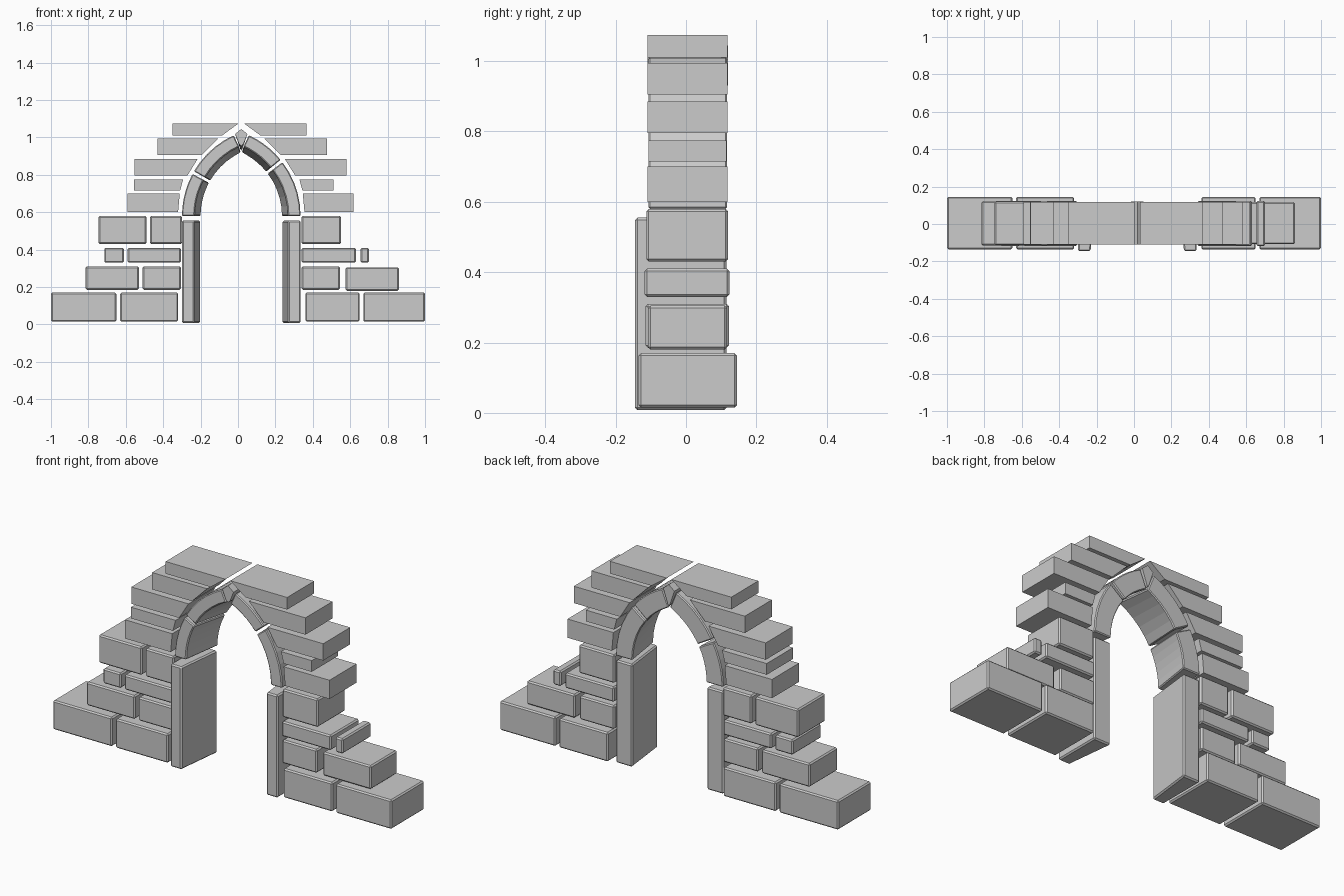
import bpy, bmesh, math

if "Cube" in bpy.data.objects:
    bpy.data.objects.remove(bpy.data.objects["Cube"])

AXIS = 0.0175          # centre line of the arch opening
SPRING = 0.58          # height where the arch starts
OFFSET = 0.158         # arc centres lie this far past the centre line
R_OUT, R_FRONT, R_BACK = 0.475, 0.408, 0.375


def loft(name, front, back, y0, y1, bevel=0.0):
    """Solid between a front outline and a back outline, both (x, z) lists."""
    bm = bmesh.new()
    f = [bm.verts.new((x, y0, z)) for x, z in front]
    b = [bm.verts.new((x, y1, z)) for x, z in back]
    n = len(f)
    bm.faces.new(f)
    bm.faces.new(b[::-1])
    for i in range(n):
        j = (i + 1) % n
        bm.faces.new((f[i], b[i], b[j], f[j]))
    bmesh.ops.recalc_face_normals(bm, faces=bm.faces)
    me = bpy.data.meshes.new(name)
    bm.to_mesh(me)
    bm.free()
    ob = bpy.data.objects.new(name, me)
    bpy.context.collection.objects.link(ob)
    if bevel:
        m = ob.modifiers.new("worn_edges", 'BEVEL')
        m.width = bevel
        m.segments = 1
        m.limit_method = 'ANGLE'
        m.angle_limit = math.radians(40)
    return ob


def rect(x0, x1, z0, z1):
    return [(x0, z0), (x1, z0), (x1, z1), (x0, z1)]


# Lower wall courses: z0, z1, y0, y1, x spans
courses = [
    (0.015, 0.17, -0.135, 0.145, [(-1.0, -0.65), (-0.63, -0.32), (0.36, 0.65), (0.67, 1.0)]),
    (0.185, 0.31, -0.115, 0.122, [(-0.815, -0.53), (-0.51, -0.305), (0.34, 0.545)]),
    (0.18, 0.305, -0.108, 0.117, [(0.575, 0.86)]),
    (0.33, 0.41, -0.118, 0.123, [(-0.715, -0.61), (-0.59, -0.305), (0.34, 0.63), (0.655, 0.70)]),
    (0.43, 0.58, -0.113, 0.12, [(-0.745, -0.49), (-0.47, -0.30), (0.34, 0.55)]),
]
for row, (z0, z1, y0, y1, spans) in enumerate(courses):
    for x0, x1 in spans:
        r = rect(x0, x1, z0, z1)
        loft(f"wall_block_{row}", r, r, y0, y1, 0.007)

# Upper courses, inner ends cut to follow the arch:
# z0, z1, left end, right end, inner distance from axis at bottom and top
upper = [
    (0.60, 0.70, -0.59, 0.617, 0.338, 0.329),
    (0.715, 0.775, -0.557, 0.51, 0.327, 0.311),
    (0.795, 0.885, -0.553, 0.58, 0.289, 0.233),
    (0.905, 0.995, -0.43, 0.475, 0.212, 0.123),
    (1.01, 1.075, -0.35, 0.367, 0.103, 0.014),
]
for z0, z1, left, right, db, dt in upper:
    y0 = -0.107 if z1 - z0 < 0.062 else -0.11
    for side, end in ((-1, left), (1, right)):
        p = [(end, z0), (AXIS + side * db, z0), (AXIS + side * dt, z1), (end, z1)]
        loft("upper_block", p, p, y0, -y0 + 0.008)

# Door pillars, with the inner face splayed
for side, name in ((-1, "left_pillar"), (1, "right_pillar")):
    a, b, c = (AXIS + side * d for d in (0.317, 0.25, 0.22))
    loft(name, rect(a, b, 0.008, 0.555), rect(a, c, 0.008, 0.555), -0.145, 0.115, 0.007)


def arc(side, r, a0, a1, n=5):
    pts = []
    for i in range(n + 1):
        a = math.radians(a0 + (a1 - a0) * i / n)
        d = max(r * math.cos(a) - OFFSET, 0.003)
        pts.append((AXIS + side * d, SPRING + r * math.sin(a)))
    return pts


# Arch stones, two per side, splayed like the pillars
for side, joint in ((-1, 29), (1, 38)):
    for name, a0, a1 in (("lower_arch_stone", 0, joint - 0.8),
                         ("upper_arch_stone", joint + 1.2, 65.3)):
        outer = arc(side, R_OUT, a0, a1)
        loft(name, outer + arc(side, R_FRONT, a1, a0),
             outer + arc(side, R_BACK, a1, a0), -0.107, 0.117, 0.005)

# Keystone
front = [(-0.033, 1.018), (-0.012, 0.965), (0, 0.955), (0.012, 0.965), (0.033, 1.018), (0, 1.045)]
back = [(-0.033, 1.018), (-0.006, 0.94), (0, 0.93), (0.006, 0.94), (0.033, 1.018), (0, 1.045)]
shift = lambda pts: [(AXIS + x, z) for x, z in pts]
loft("keystone", shift(front), shift(back), -0.11, 0.12)
